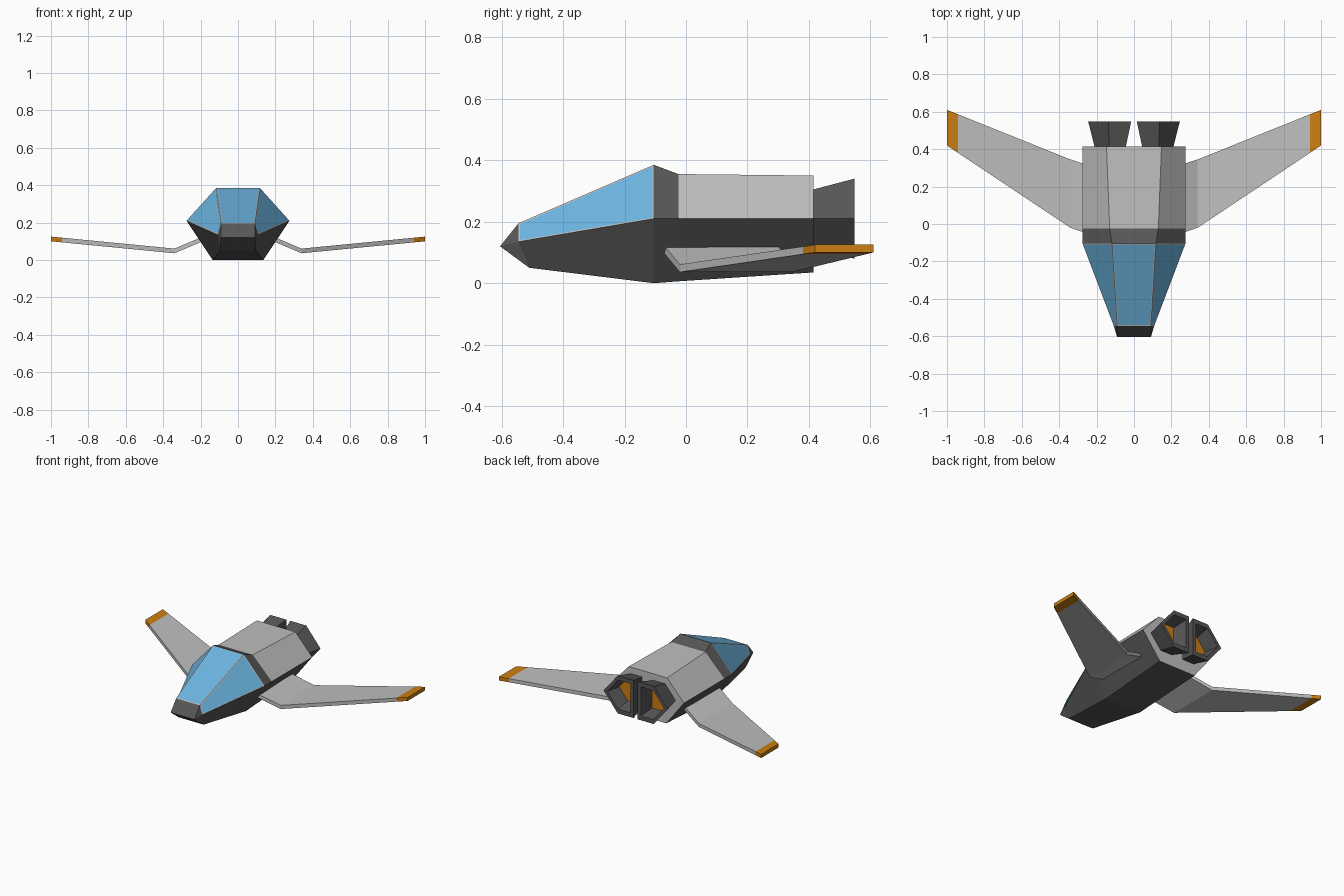
import bpy, bmesh
from mathutils import Vector

cube = bpy.data.objects.get("Cube")
if cube:
    bpy.data.objects.remove(cube, do_unlink=True)


def material(name, rgb):
    m = bpy.data.materials.new(name)
    m.use_nodes = True
    m.diffuse_color = (*rgb, 1)
    m.node_tree.nodes["Principled BSDF"].inputs["Base Color"].default_value = (*rgb, 1)
    return m


LIGHT, DARK, BLUE, FRAME, ORANGE = range(5)
MATERIALS = [
    material("light grey", (0.52, 0.52, 0.52)),
    material("dark grey", (0.095, 0.095, 0.095)),
    material("window blue", (0.15, 0.46, 0.75)),
    material("window frame", (0.58, 0.55, 0.53)),
    material("orange", (0.60, 0.21, 0.006)),
]


def loft(name, rings, rule, caps, inset=0, mirror=False):
    """Skin a list of closed rings; rule(segment, side) picks each face colour."""
    bm = bmesh.new()
    loops = [[bm.verts.new(p) for p in ring] for ring in rings]
    n = len(loops[0])
    for s, (a, b) in enumerate(zip(loops, loops[1:])):
        for j in range(n):
            k = (j + 1) % n
            bm.faces.new((a[j], a[k], b[k], b[j])).material_index = rule(s, j)
    for loop, colour in zip((loops[0], loops[-1]), caps):
        if colour is not None:
            bm.faces.new(loop).material_index = colour
    bmesh.ops.remove_doubles(bm, verts=bm.verts[:], dist=0.0005)
    bmesh.ops.recalc_face_normals(bm, faces=bm.faces[:])
    if inset:
        panes = [f for f in bm.faces if f.material_index == BLUE]
        rims = bmesh.ops.inset_individual(bm, faces=panes, thickness=inset)
        for f in rims["faces"]:
            f.material_index = FRAME
    mesh = bpy.data.meshes.new(name)
    bm.to_mesh(mesh)
    bm.free()
    for m in MATERIALS:
        mesh.materials.append(m)
    ob = bpy.data.objects.new(name, mesh)
    bpy.context.scene.collection.objects.link(ob)
    if mirror:
        ob.modifiers.new("Mirror", "MIRROR").use_mirror_merge = False
    return ob


# Hull: each station gives top, middle and bottom points as (half width, y, z)
stations = [
    [(0.09, -0.605, 0.12)] * 3,
    [(0.09, -0.545, 0.195), (0.108, -0.545, 0.135), (0.095, -0.51, 0.05)],
    [(0.117, -0.105, 0.385), (0.275, -0.105, 0.21), (0.135, -0.105, 0)],
    [(0.13, -0.025, 0.355), (0.275, -0.025, 0.21), (0.136, -0.025, 0.006)],
    [(0.147, 0.415, 0.35), (0.275, 0.415, 0.21), (0.14, 0.415, 0.035)],
]
hull_rings = [pts + [(-x, y, z) for x, y, z in reversed(pts)] for pts in stations]


def hull_colour(segment, side):
    if side in (0, 4, 5):          # the three upper faces
        return (DARK, BLUE, DARK, LIGHT)[segment]
    return DARK


loft("hull", hull_rings, hull_colour, (None, LIGHT), inset=0.007)


# Wings: each station is x, leading y, trailing y, underside z
root = Vector((0.17, -0.08, 0.29, 0.108))
knee = Vector((0.34, -0.02, 0.345, 0.036))
tip = Vector((1.0, 0.42, 0.61, 0.10))
wing_rings = []
for x, lead, trail, z in (root, knee, knee.lerp(tip, 0.91), tip):
    top = z + 0.025
    wing_rings.append([(x, lead, z), (x, trail, z), (x, trail, top), (x, lead, top)])
loft("wings", wing_rings, lambda s, j: ORANGE if s == 2 else LIGHT,
     (LIGHT, ORANGE), mirror=True)


# Engine nozzles: flared five-sided shells with a recessed glowing plate
outline = [(0.015, 0.34), (0.137, 0.34), (0.245, 0.21), (0.137, 0.08), (0.015, 0.08)]


def nozzle_ring(y, scale):
    cx, cz = 0.12, 0.21
    return [(cx + (x - cx) * scale, y, cz + (z - cz) * scale) for x, z in outline]


loft("engine_nozzles",
     [nozzle_ring(0.40, 0.70), nozzle_ring(0.548, 1), nozzle_ring(0.548, 0.77),
      nozzle_ring(0.45, 0.60)],
     lambda s, j: DARK, (DARK, ORANGE), mirror=True)
